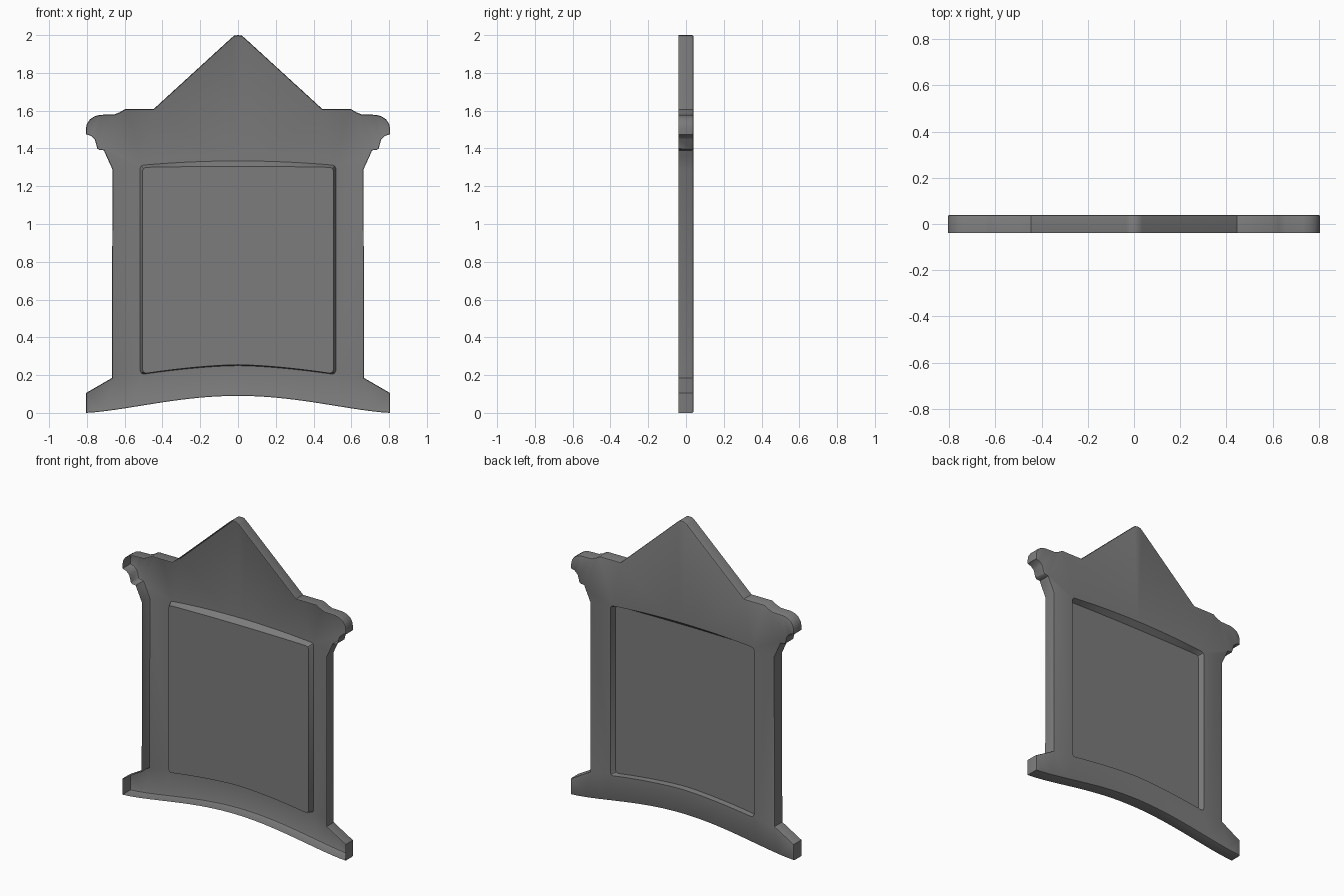
import bpy
import bmesh
import math
from mathutils import Vector

cube = bpy.data.objects.get("Cube")
if cube:
    bpy.data.objects.remove(cube, do_unlink=True)

grey = bpy.data.materials.new("stone_grey")
grey.use_nodes = True
color = (0.2, 0.2, 0.2, 1)
grey.diffuse_color = color
grey.node_tree.nodes["Principled BSDF"].inputs["Base Color"].default_value = color

BACK, FRONT = 0.04, -0.04


def mirror(half):
    """Closed clockwise outline from a right half running top to bottom on x = 0."""
    return half + [(-x, z) for x, z in reversed(half[1:-1])]


def inset(points, d):
    """Move a clockwise outline inwards by d."""
    pts = [Vector(p) for p in points]
    out = []
    for i, p in enumerate(pts):
        a = (p - pts[i - 1]).normalized()
        b = (pts[(i + 1) % len(pts)] - p).normalized()
        n = Vector((a.y + b.y, -a.x - b.x)).normalized()
        out.append(tuple(p + n * d / max(0.5, n.dot(Vector((a.y, -a.x))))))
    return out


def ring(bm, points, y):
    return [bm.verts.new((x, y, z)) for x, z in points]


def bridge(bm, a, b):
    n = len(a)
    for i in range(n):
        j = (i + 1) % n
        bm.faces.new((a[i], a[j], b[j], b[i]))


def loop_edges(bm, verts):
    n = len(verts)
    return [bm.edges.get((verts[i], verts[(i + 1) % n]))
            or bm.edges.new((verts[i], verts[(i + 1) % n])) for i in range(n)]


def finish(bm, name):
    bmesh.ops.recalc_face_normals(bm, faces=bm.faces[:])
    # The large flat faces look towards the back
    if sum(f.normal.y * f.calc_area() for f in bm.faces) < 0:
        bmesh.ops.reverse_faces(bm, faces=bm.faces[:])
    mesh = bpy.data.meshes.new(name)
    bm.to_mesh(mesh)
    bm.free()
    mesh.materials.append(grey)
    obj = bpy.data.objects.new(name, mesh)
    bpy.context.collection.objects.link(obj)
    bpy.ops.object.select_all(action="DESELECT")
    obj.select_set(True)
    bpy.context.view_layer.objects.active = obj
    bpy.ops.object.shade_smooth_by_angle(angle=math.radians(35))


# Outline: gable, scrolled ears, straight stiles, flared feet, arched base
half = [(0, 2), (0.02, 1.997), (0.035, 1.985), (0.445, 1.61), (0.595, 1.61),
        (0.625, 1.592), (0.655, 1.58), (0.73, 1.578), (0.76, 1.57), (0.785, 1.553),
        (0.8, 1.53), (0.805, 1.505), (0.805, 1.475), (0.778, 1.466), (0.758, 1.447),
        (0.745, 1.4), (0.735, 1.392), (0.71, 1.39), (0.698, 1.362), (0.665, 1.29),
        (0.667, 0.185), (0.805, 0.105), (0.805, 0)]
STEPS = 16
for i in range(1, STEPS + 1):
    t = 1 - i / STEPS
    half.append((0.805 * t, 0.09 * math.cos(t * math.pi / 2) ** 1.4))
outline = mirror(half)


# Panel outline: rounded corners, bowed top and bottom
def panel_outline(w, top, top_bow, bottom, bottom_bow, r=0.018):
    c = w - r
    pts = [(c * i / 10, top + top_bow * (1 - (i / 10) ** 2)) for i in range(10)]
    pts += [(c + r * math.sin(a), top - r + r * math.cos(a))
            for a in (0, math.pi / 4, math.pi / 2)]
    pts += [(c + r * math.cos(a), bottom + r - r * math.sin(a))
            for a in (0, math.pi / 4, math.pi / 2)]
    pts += [(c * i / 10, bottom + bottom_bow * (1 - (i / 10) ** 1.6))
            for i in range(9, -1, -1)]
    return mirror(pts)


rim = panel_outline(0.518, 1.312, 0.022, 0.205, 0.045)
floor = panel_outline(0.505, 1.3, 0.005, 0.21, 0.045)

# Shell: side walls, softened back edge and back face, open at the front
bm = bmesh.new()
front = ring(bm, outline, FRONT)
side = ring(bm, outline, BACK - 0.008)
soft = ring(bm, inset(outline, 0.0025), BACK - 0.0025)
back = ring(bm, inset(outline, 0.008), BACK)
for a, b in ((front, side), (side, soft), (soft, back)):
    bridge(bm, a, b)
hole = ring(bm, rim, BACK)
bmesh.ops.triangle_fill(bm, use_beauty=True, use_dissolve=False,
                        edges=loop_edges(bm, back) + loop_edges(bm, hole),
                        normal=(0, 1, 0))
finish(bm, "frame_shell")

# Panel pressed into the back, standing proud inside the open front
bm = bmesh.new()
edge = ring(bm, rim, BACK)
flat = ring(bm, floor, BACK - 0.035)
bridge(bm, edge, flat)
bm.faces.new(flat)
finish(bm, "recessed_panel")
